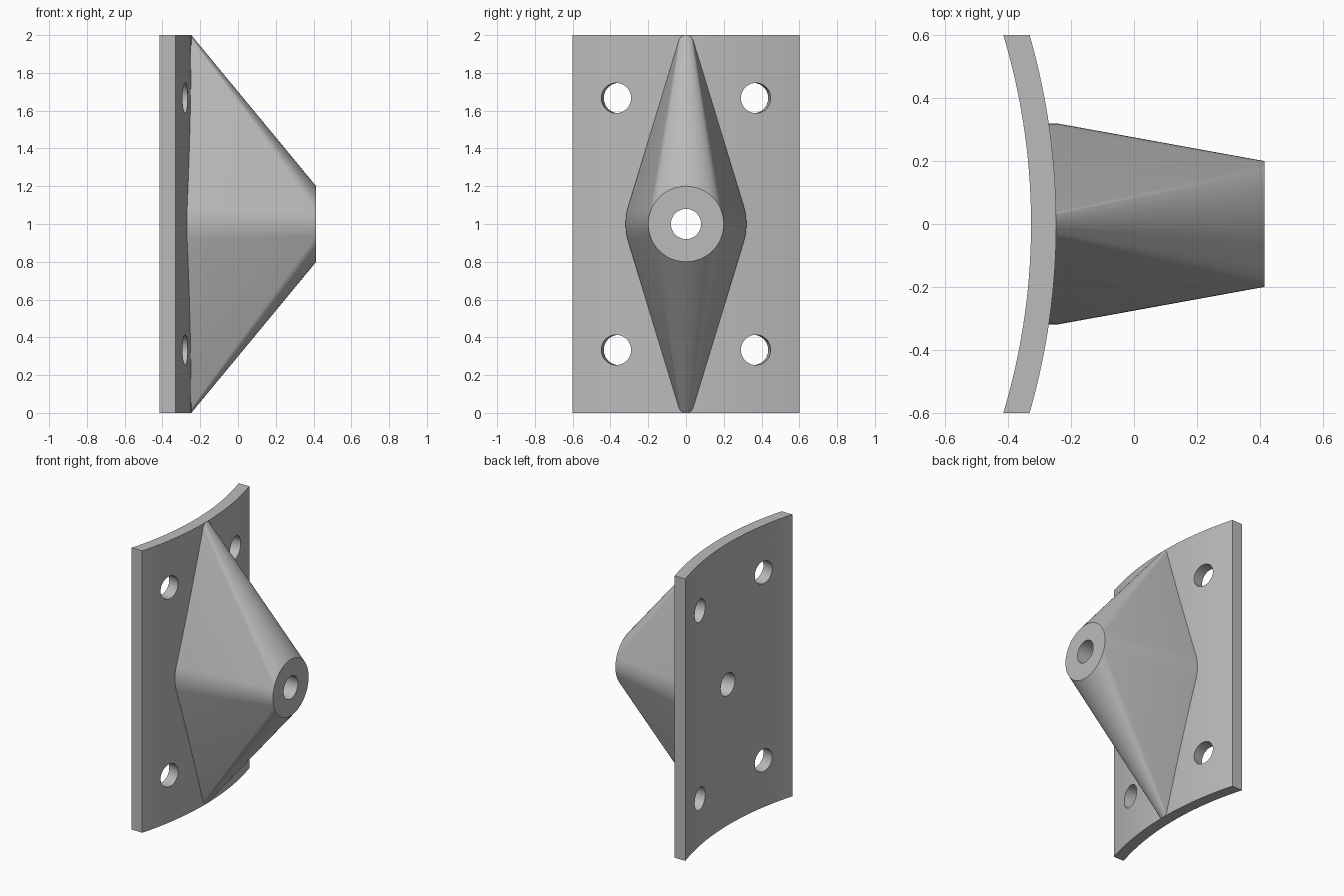
import bpy
import bmesh
from math import sin, cos, pi, asin
from mathutils import Matrix, Vector

if "Cube" in bpy.data.objects:
    bpy.data.objects.remove(bpy.data.objects["Cube"])

HEIGHT, HALF_WIDTH = 2.0, 0.6
FACE_X, THICK, RADIUS = -0.247, 0.08, 2.17   # curved plate
AXIS_X = FACE_X - RADIUS
NOSE_X, HOLE_R = 0.414, 0.08

grey = bpy.data.materials.new("plain grey")
grey.use_nodes = True
grey.diffuse_color = (0.5, 0.5, 0.5, 1)
grey.node_tree.nodes["Principled BSDF"].inputs["Base Color"].default_value = (0.5, 0.5, 0.5, 1)


def make_object(name, bm):
    bmesh.ops.recalc_face_normals(bm, faces=bm.faces)
    mesh = bpy.data.meshes.new(name)
    bm.to_mesh(mesh)
    bm.free()
    mesh.materials.append(grey)
    obj = bpy.data.objects.new(name, mesh)
    bpy.context.collection.objects.link(obj)
    return obj


def arc(radius, steps=48):
    """Plan points of the plate arc between the two straight side edges."""
    end = asin(HALF_WIDTH / radius)
    angles = [end * (2 * i / steps - 1) for i in range(steps + 1)]
    return [(AXIS_X + radius * cos(a), radius * sin(a)) for a in angles]


def circle(x, z, radius, steps=96):
    turns = [2 * pi * i / steps for i in range(steps)]
    return [Vector((x, radius * cos(t), z + radius * sin(t))) for t in turns]


def add_drill(bm, centre, direction, length):
    turn = Vector((0, 0, 1)).rotation_difference(direction).to_matrix().to_4x4()
    bmesh.ops.create_cone(bm, cap_ends=True, segments=48, radius1=HOLE_R, radius2=HOLE_R,
                          depth=length, matrix=Matrix.Translation(centre) @ turn)


# Curved backing plate
bm = bmesh.new()
outline = arc(RADIUS) + arc(RADIUS - THICK)[::-1]
base = bm.faces.new([bm.verts.new((x, y, 0)) for x, y in outline])
raised = bmesh.ops.extrude_face_region(bm, geom=[base], use_keep_orig=True)
bmesh.ops.translate(bm, vec=(0, 0, HEIGHT),
                    verts=[g for g in raised["geom"] if isinstance(g, bmesh.types.BMVert)])
plate = make_object("curved_plate", bm)

# Tapered boss: rounded diamond foot drawn tightly to a round nose
bm = bmesh.new()
mid, tip_r = HEIGHT / 2, 0.04
points = circle(NOSE_X, mid, 0.2)
for x in (FACE_X - 0.05, FACE_X):
    points += circle(x, mid, 0.32)
    points += circle(x, tip_r, tip_r) + circle(x, HEIGHT - tip_r, tip_r)
hull = bmesh.ops.convex_hull(bm, input=[bm.verts.new(p) for p in points])
spare = {g for g in hull["geom_interior"] + hull["geom_unused"] if isinstance(g, bmesh.types.BMVert)}
bmesh.ops.delete(bm, geom=list(spare), context="VERTS")
bmesh.ops.dissolve_limit(bm, angle_limit=0.002, verts=bm.verts, edges=bm.edges)
boss = make_object("tapered_boss", bm)

# Drills: one through the nose, four square to the curved plate
bm = bmesh.new()
add_drill(bm, Vector((0, 0, mid)), Vector((1, 0, 0)), 2)
for side in (-1, 1):
    a = side * asin(0.37 / RADIUS)
    out = Vector((cos(a), sin(a), 0))
    for z in (HEIGHT / 6, HEIGHT * 5 / 6):
        add_drill(bm, Vector((AXIS_X, 0, z)) + out * (RADIUS - THICK / 2), out, 0.2)
drills = make_object("hole_drills", bm)
drills.hide_render = True

# Cut the holes, then shade the curves smooth
for obj in (plate, boss):
    cut = obj.modifiers.new("holes", "BOOLEAN")
    cut.operation, cut.solver, cut.object = "DIFFERENCE", "EXACT", drills
    bpy.ops.object.select_all(action="DESELECT")
    obj.select_set(True)
    bpy.context.view_layer.objects.active = obj
    bpy.ops.object.modifier_apply(modifier=cut.name)
    bpy.ops.object.shade_smooth_by_angle(angle=pi / 6)

bpy.data.objects.remove(drills)
